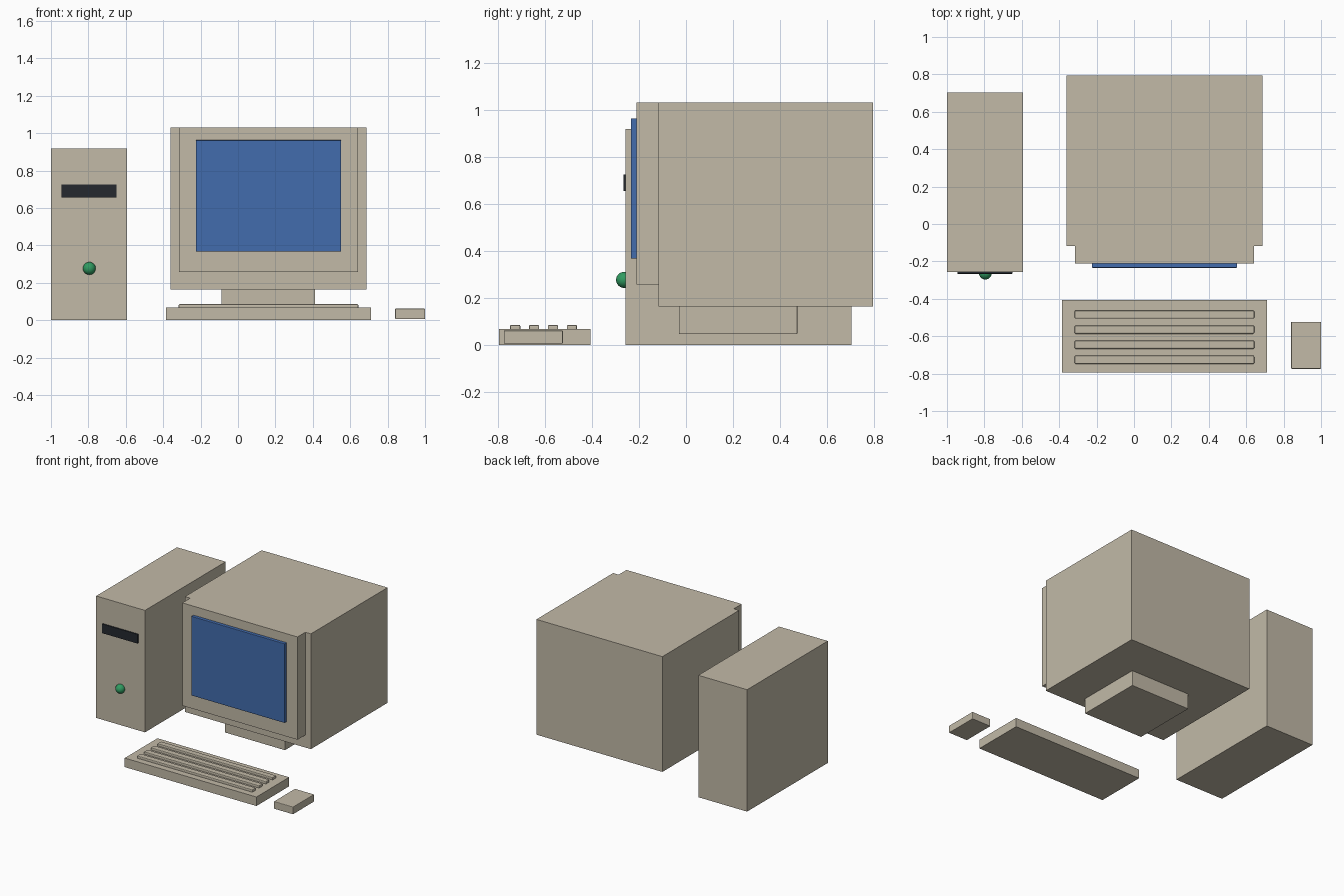
import bpy
from mathutils import Vector

if "Cube" in bpy.data.objects:
    bpy.data.objects.remove(bpy.data.objects["Cube"], do_unlink=True)


def material(name, rgb):
    m = bpy.data.materials.new(name)
    m.use_nodes = True
    colour = (*rgb, 1)
    m.diffuse_color = colour
    m.node_tree.nodes["Principled BSDF"].inputs["Base Color"].default_value = colour
    return m


beige = material("beige plastic", (0.54, 0.49, 0.39))
blue = material("screen blue", (0.055, 0.15, 0.42))
black = material("slot black", (0.018, 0.022, 0.028))
green = material("button green", (0.03, 0.33, 0.12))


def box(name, low, high, mat=beige, bevel=0):
    """Box between two opposite corners, with optionally softened edges."""
    low, high = Vector(low), Vector(high)
    bpy.ops.mesh.primitive_cube_add(size=1, location=(low + high) / 2)
    ob = bpy.context.object
    ob.name = name
    ob.scale = high - low
    bpy.ops.object.transform_apply(location=False, rotation=False, scale=True)
    ob.data.materials.append(mat)
    if bevel:
        mod = ob.modifiers.new("soft edges", "BEVEL")
        mod.width = bevel
        mod.segments = 2
    return ob


# Monitor: housing, bezel, screen and stand
box("monitor_housing", (-0.36, -0.117, 0.163), (0.688, 0.795, 1.03))
box("monitor_bezel", (-0.316, -0.21, 0.257), (0.642, -0.117, 1.03))
box("screen", (-0.225, -0.234, 0.367), (0.551, -0.2, 0.963), blue, 0.003)
box("monitor_stand", (-0.088, -0.03, 0.047), (0.412, 0.473, 0.17), beige, 0.003)

# Tower: case, disc drive slot and power button
box("tower_case", (-1, -0.257, 0), (-0.594, 0.702, 0.917))
box("drive_slot", (-0.945, -0.266, 0.655), (-0.649, -0.25, 0.725), black, 0.002)
bpy.ops.mesh.primitive_uv_sphere_add(
    segments=32, ring_count=16, radius=0.034, location=(-0.795, -0.263, 0.277))
button = bpy.context.object
button.name = "power_button"
button.data.materials.append(green)
bpy.ops.object.shade_smooth()

# Keyboard with four long key rows
box("keyboard_base", (-0.386, -0.795, 0), (0.71, -0.406, 0.068))
for row in range(4):
    y = -0.726 + row * 0.0805
    box(f"key_row_{row + 1}", (-0.317, y - 0.022, 0.05), (0.643, y + 0.022, 0.086),
        beige, 0.006)

# Mouse
box("mouse", (0.84, -0.774, 0.006), (1, -0.523, 0.062), beige, 0.004)
